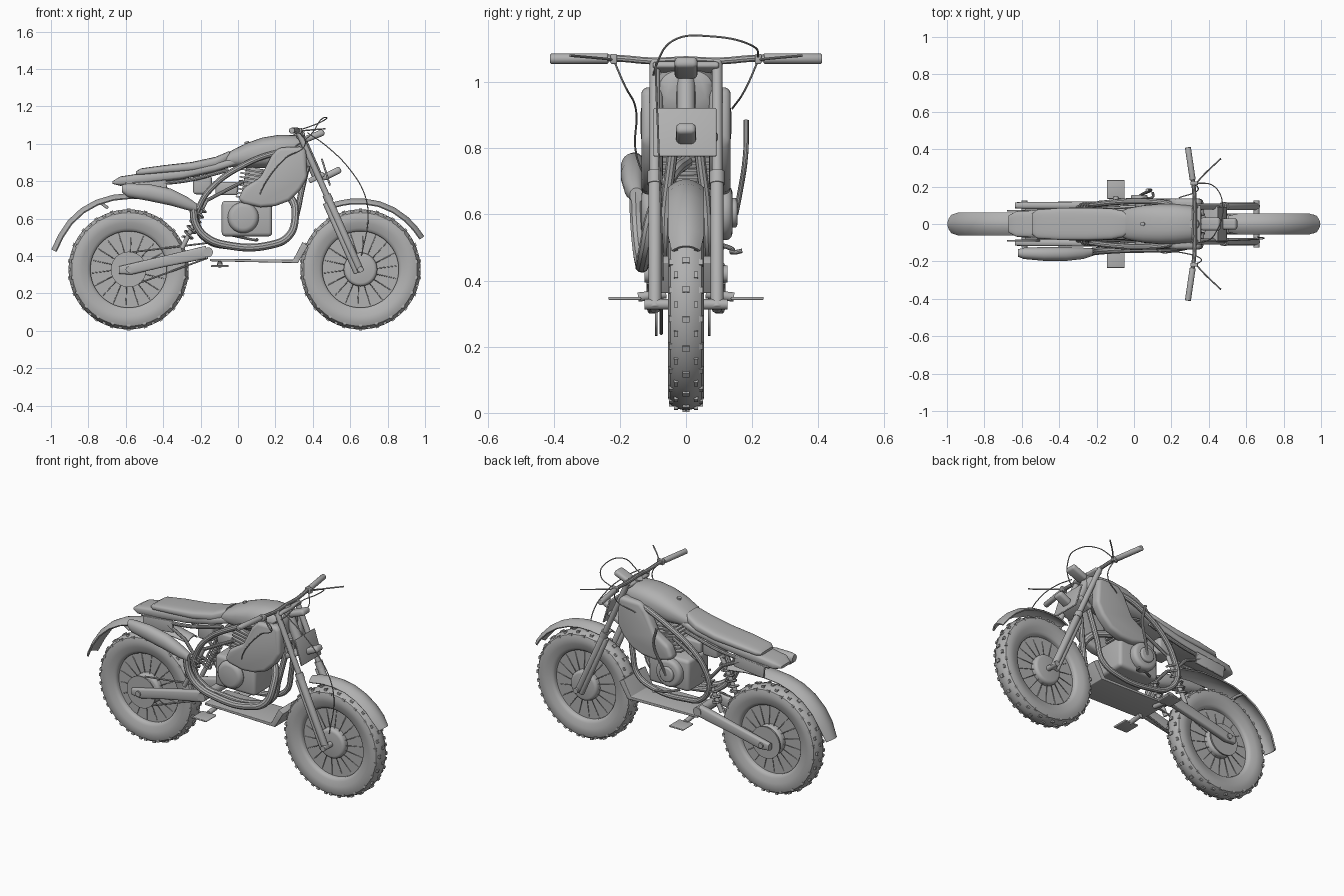
import bpy, bmesh, math
from mathutils import Vector, Matrix

GREY = bpy.data.materials.new("plain grey")
GREY.diffuse_color = (0.44, 0.44, 0.44, 1)

def add(name, bm, bevel=0, seg=3):
    bmesh.ops.recalc_face_normals(bm, faces=bm.faces)
    me = bpy.data.meshes.new(name)
    bm.to_mesh(me)
    bm.free()
    me.materials.append(GREY)
    ob = bpy.data.objects.new(name, me)
    bpy.context.collection.objects.link(ob)
    if bevel:
        m = ob.modifiers.new("bevel", 'BEVEL')
        m.width, m.segments, m.limit_method = bevel, seg, 'ANGLE'
    return ob

def tube(name, pts, r, straight=False):
    cu = bpy.data.curves.new(name, 'CURVE')
    cu.dimensions, cu.bevel_depth, cu.bevel_resolution = '3D', r, 3
    cu.resolution_u, cu.use_fill_caps = 8, True
    sp = cu.splines.new('BEZIER')
    sp.bezier_points.add(len(pts) - 1)
    for b, p in zip(sp.bezier_points, pts):
        b.co = p
        b.handle_left_type = b.handle_right_type = 'VECTOR' if straight else 'AUTO'
    cu.materials.append(GREY)
    bpy.context.collection.objects.link(bpy.data.objects.new(name, cu))

def add_cyl(bm, a, b, r1, r2=None, n=24):
    a, b = Vector(a), Vector(b)
    rot = (b - a).to_track_quat('Z', 'Y').to_matrix().to_4x4()
    bmesh.ops.create_cone(bm, cap_ends=True, segments=n, radius1=r1, radius2=r1 if r2 is None else r2,
                          depth=(b - a).length, matrix=Matrix.Translation((a + b) / 2) @ rot)

def cyl(name, a, b, r1, r2=None, n=24, bevel=0):
    bm = bmesh.new()
    add_cyl(bm, a, b, r1, r2, n)
    return add(name, bm, bevel)

def add_box(bm, c, s, tilt=0):
    bmesh.ops.create_cube(bm, size=1, matrix=Matrix.Translation(c) @ Matrix.Rotation(tilt, 4, 'Y')
                          @ Matrix.Diagonal((*s, 1)))

def box(name, c, s, tilt=0, bevel=0.004):
    bm = bmesh.new()
    add_box(bm, c, s, tilt)
    return add(name, bm, bevel, 3)

def loft(name, secs, n=28, p=2.6):
    # rounded sections along x: (x, y, z bottom, z top, half width)
    bm, rings = bmesh.new(), []
    for x, y, z0, z1, w in secs:
        ring = []
        for i in range(n):
            c, s = math.cos(math.tau * i / n), math.sin(math.tau * i / n)
            ring.append(bm.verts.new((x, y + w * math.copysign(abs(c) ** (2 / p), c),
                        (z0 + z1) / 2 + (z1 - z0) / 2 * math.copysign(abs(s) ** (2 / p), s))))
        rings.append(ring)
    for a, b in zip(rings, rings[1:]):
        for i in range(n):
            bm.faces.new((a[i], a[(i + 1) % n], b[(i + 1) % n], b[i]))
    bm.faces.new(rings[0])
    bm.faces.new(rings[-1])
    return add(name, bm)

def plate(name, outline, y0, y1, bevel=0):
    bm = bmesh.new()
    f = bm.faces.new([bm.verts.new((x, y0, z)) for x, z in outline])
    ext = bmesh.ops.extrude_face_region(bm, geom=[f])
    bmesh.ops.translate(bm, vec=(0, y1 - y0, 0), verts=[v for v in ext['geom'] if isinstance(v, bmesh.types.BMVert)])
    return add(name, bm, bevel, 4)

def fender(name, path, w, drop, n=10):
    bm, rows = bmesh.new(), []
    for i, (x, z) in enumerate(path):
        a, b = Vector(path[max(i - 1, 0)]), Vector(path[min(i + 1, len(path) - 1)])
        t = (b - a).normalized()
        k = w * (0.8 if i in (0, len(path) - 1) else 1)
        row = []
        for j in range(n + 1):
            s = 2 * j / n - 1
            d = drop * s * s
            row.append(bm.verts.new((x + t.y * d, k * s, z - t.x * d)))
        rows.append(row)
    for a, b in zip(rows, rows[1:]):
        for j in range(n):
            bm.faces.new((a[j], a[j + 1], b[j + 1], b[j]))
    m = add(name, bm).modifiers.new("thickness", 'SOLIDIFY')
    m.thickness = 0.008

def lathe(name, prof, cx, cz, n=64):
    # profile (radius, y) turned around the wheel axle
    bm, rings = bmesh.new(), []
    for i in range(n):
        a = math.tau * i / n
        rings.append([bm.verts.new((cx + r * math.cos(a), y, cz + r * math.sin(a))) for r, y in prof])
    for i in range(n):
        a, b = rings[i], rings[(i + 1) % n]
        for j in range(len(prof)):
            k = (j + 1) % len(prof)
            bm.faces.new((a[j], a[k], b[k], b[j]))
    return add(name, bm)

# Wheels: tyre, knobs, filled web, spokes, hub
HZ = 0.328
half = [(0.204, 0.028), (0.21, 0.037), (0.222, 0.042), (0.25, 0.052), (0.28, 0.055), (0.303, 0.047), (0.315, 0.028)]
profile = half + [(0.321, 0)] + [(r, -y) for r, y in reversed(half)]
for end, cx in (("rear", -0.585), ("front", 0.655)):
    lathe(end + "_tyre", profile, cx, HZ)
    bm = bmesh.new()
    for i in range(44):
        a = math.tau * i / 44
        rows = ((0, 0.319, 0.022), (0.046, 0.302, 0.012), (-0.046, 0.302, 0.012)) if i % 2 else (
            (0.03, 0.314, 0.013), (-0.03, 0.314, 0.013))
        for y, r, w in rows:
            add_box(bm, (cx + r * math.cos(a), y, HZ + r * math.sin(a)), (0.014, w, 0.018), -a)
    add(end + "_tyre_knobs", bm)
    cyl(end + "_wheel_web", (cx, -0.013, HZ), (cx, 0.013, HZ), 0.208, n=48)
    bm = bmesh.new()
    for i in range(18):
        a = math.tau * i / 18
        for s in (-1, 1):
            add_cyl(bm, (cx + 0.05 * math.cos(a), s * 0.03, HZ + 0.05 * math.sin(a)),
                    (cx + 0.203 * math.cos(a + 0.1), s * 0.011, HZ + 0.203 * math.sin(a + 0.1)), 0.0022, n=6)
    add(end + "_spokes", bm)
    cyl(end + "_hub", (cx, -0.05, HZ), (cx, 0.05, HZ), 0.09, n=32, bevel=0.018)
    cyl(end + "_axle", (cx, -0.125, HZ), (cx, 0.125, HZ), 0.016, n=12)

# Fenders
fender("rear_fender", [(-0.998, 0.435), (-0.96, 0.515), (-0.91, 0.59), (-0.84, 0.655), (-0.76, 0.7),
                       (-0.67, 0.727), (-0.57, 0.737), (-0.44, 0.735), (-0.3, 0.71)], 0.062, 0.025)
fender("front_fender", [(0.5, 0.685), (0.55, 0.698), (0.6, 0.706), (0.68, 0.706), (0.76, 0.692),
                        (0.84, 0.658), (0.91, 0.608), (0.96, 0.555), (0.996, 0.505)], 0.055, 0.025)
box("fender_bracket", (-0.715, 0, 0.67), (0.05, 0.1, 0.016), math.radians(35))

# Seat, tank
loft("seat_base", [(-0.67, 0, 0.785, 0.8, 0.045), (-0.63, 0, 0.775, 0.825, 0.068), (-0.5, 0, 0.785, 0.845, 0.074),
                   (-0.3, 0, 0.81, 0.865, 0.08), (-0.12, 0, 0.85, 0.9, 0.085), (0, 0, 0.89, 0.93, 0.08)], p=4)
loft("seat_cushion", [(-0.545, 0, 0.835, 0.852, 0.055), (-0.52, 0, 0.83, 0.868, 0.076), (-0.4, 0, 0.84, 0.885, 0.085),
                      (-0.25, 0, 0.85, 0.902, 0.087), (-0.12, 0, 0.87, 0.93, 0.083), (-0.06, 0, 0.89, 0.955, 0.07),
                      (-0.045, 0, 0.92, 0.963, 0.055)], p=3.4)
loft("fuel_tank", [(-0.09, 0, 0.87, 0.92, 0.06), (-0.03, 0, 0.875, 0.967, 0.085), (0.05, 0, 0.87, 1.005, 0.1),
                   (0.13, 0, 0.87, 1.033, 0.107), (0.22, 0, 0.87, 1.048, 0.107), (0.3, 0, 0.88, 1.046, 0.1),
                   (0.345, 0, 0.9, 1.036, 0.082), (0.36, 0, 0.93, 1.015, 0.06)])
cyl("fuel_cap", (0.05, 0, 0.99), (0.045, 0, 1.012), 0.012, n=16)
FORK = Vector((0.325, 0, -0.73)).normalized()
TILT = math.atan2(0.325, -0.73) - math.pi

for s, side in ((-1, "left"), (1, "right")):
    # Lower tank side
    plate(side + "_tank_side", [(0.18, 0.94), (0.22, 0.98), (0.35, 0.985), (0.364, 0.96), (0.372, 0.82),
          (0.335, 0.755), (0.275, 0.695), (0.2, 0.667), (0.12, 0.66), (0.03, 0.68), (0, 0.7), (0.03, 0.765),
          (0.12, 0.82)], s * 0.07, s * 0.135, 0.02)
    # Frame tubes
    tube(side + "_frame_loop", [(0.34, s * 0.06, 0.97), (0.18, s * 0.11, 0.945), (0.03, s * 0.122, 0.885),
         (-0.12, s * 0.115, 0.785), (-0.2, s * 0.105, 0.68), (-0.225, s * 0.1, 0.57), (-0.16, s * 0.09, 0.48),
         (-0.06, s * 0.08, 0.452), (0.17, s * 0.07, 0.455), (0.28, s * 0.065, 0.51), (0.315, s * 0.06, 0.63),
         (0.34, s * 0.045, 0.75), (0.37, s * 0.03, 0.88)], 0.016)
    tube(side + "_seat_rail", [(-0.05, s * 0.075, 0.86), (-0.3, s * 0.075, 0.8), (-0.6, s * 0.06, 0.785)], 0.011)
    tube(side + "_rear_strut", [(-0.2, s * 0.085, 0.6), (-0.3, s * 0.08, 0.72), (-0.45, s * 0.07, 0.79)], 0.01, True)
    tube(side + "_cross_strut", [(-0.2, s * 0.085, 0.68), (0.03, s * 0.08, 0.8)], 0.01, True)
    box(side + "_side_panel", (-0.48, s * 0.075, 0.762), (0.2, 0.014, 0.07), math.radians(-6))
    # Swing arm
    loft(side + "_swing_arm", [(-0.635, s * 0.1, 0.305, 0.345, 0.016), (-0.57, s * 0.1, 0.3, 0.36, 0.018),
         (-0.4, s * 0.1, 0.34, 0.4, 0.019), (-0.17, s * 0.1, 0.385, 0.455, 0.021)], 16, 4)
    # Shock absorber with coil
    top, low = Vector((-0.17, s * 0.085, 0.7)), Vector((-0.3, s * 0.085, 0.44))
    cyl(side + "_shock", low, top, 0.013, n=12)
    d = top - low
    u, v = d.cross(Vector((0, 1, 0))).normalized(), Vector((0, 1, 0))
    tube(side + "_shock_spring", [low + d * (0.2 + 0.65 * i / 48) + 0.026 * (u * math.cos(i * math.pi / 4)
         + v * math.sin(i * math.pi / 4)) for i in range(49)], 0.006, True)
    # Fork leg with guard behind it
    up, mid, foot = [Vector((0.325 + 0.325 * t, s * 0.094, 1.06 - 0.73 * t)) for t in (0, 0.48, 1.02)]
    cyl(side + "_fork_upper", up, mid, 0.016)
    cyl(side + "_fork_lower", mid, foot, 0.02, bevel=0.004)
    back = Vector((-0.022, 0, -0.008))
    cyl(side + "_fork_guard", mid + FORK * 0.02 + back, foot + back, 0.015, bevel=0.004)
    cyl(side + "_fork_collar", mid - FORK * 0.02, mid + FORK * 0.02, 0.023)
    # Foot peg
    box(side + "_foot_peg", (-0.097, s * 0.185, 0.346), (0.095, 0.1, 0.01))
    cyl(side + "_peg_arm", (-0.097, s * 0.06, 0.36), (-0.097, s * 0.145, 0.35), 0.014, n=12)
    # Handlebar half
    tube(side + "_handlebar", [(0.325, 0, 1.068), (0.325, s * 0.1, 1.064), (0.318, s * 0.21, 1.072),
                               (0.288, s * 0.405, 1.07)], 0.011)
    cyl(side + "_grip", (0.314, s * 0.235, 1.071), (0.288, s * 0.41, 1.07), 0.016, n=16, bevel=0.004)
    box(side + "_lever_mount", (0.322, s * 0.218, 1.07), (0.04, 0.02, 0.03))
    tube(side + "_lever", [(0.335, s * 0.22, 1.068), (0.37, s * 0.26, 1.072), (0.465, s * 0.35, 1.08)], 0.004)
    # Rear brake disc and sprocket
    yd = -0.09 if s < 0 else 0.07
    cyl(side + "_rear_disc", (-0.585, yd - 0.004, HZ), (-0.585, yd + 0.004, HZ), 0.095, n=40)

cyl("swing_arm_pivot", (-0.16, -0.125, 0.42), (-0.16, 0.125, 0.42), 0.026, n=20)
for name, z0, z1 in (("chain_upper", 0.42, 0.47), ("chain_lower", 0.24, 0.39)):
    tube(name, [(-0.57, -0.075, z0), (-0.16, -0.075, z1)], 0.005, True)

# Steering head, clamps, front plate, gauge
cyl("steering_head", (0.32, 0, 1.06), (0.425, 0, 0.825), 0.028)
box("upper_clamp", (0.335, 0, 1.045), (0.05, 0.2, 0.02), TILT, 0.008)
box("lower_clamp", (0.42, 0, 0.82), (0.09, 0.19, 0.028), math.radians(-26), 0.008)
box("clamp_arm", (0.5, 0, 0.84), (0.11, 0.06, 0.036), math.radians(-26), 0.014)
box("front_plate", (0.47, -0.003, 0.848), (0.01, 0.19, 0.152), math.radians(-17))
box("gauge", (0.41, 0, 1.043), (0.11, 0.07, 0.035), math.radians(-22), 0.014)

# Engine
box("crankcase", (0.048, 0, 0.6), (0.27, 0.2, 0.19), 0, 0.02)
cyl("left_engine_cover", (0.028, -0.08, 0.605), (0.028, -0.135, 0.605), 0.083, n=40, bevel=0.03)
cyl("right_engine_cover", (0.028, 0.08, 0.605), (0.028, 0.14, 0.605), 0.083, n=40, bevel=0.02)
cyl("right_cover_cap", (0.028, 0.1, 0.605), (0.028, 0.155, 0.605), 0.045, n=32, bevel=0.008)
bm = bmesh.new()
add_cyl(bm, (0.06, 0, 0.66), (0.1, 0, 0.87), 0.055)
for i in range(8):
    add_box(bm, (0.062 + 0.004 * i, 0, 0.705 + 0.021 * i), (0.15, 0.14, 0.009), math.radians(11))
add("cylinder_fins", bm)
box("carburettor", (-0.06, 0, 0.76), (0.12, 0.07, 0.07), 0, 0.012)
box("air_box", (-0.19, 0, 0.78), (0.1, 0.1, 0.1), 0, 0.015)

# Skid plate
plate("skid_plate", [(-0.15, 0.372), (0.32, 0.362), (0.375, 0.455), (0.345, 0.475), (0.295, 0.38), (-0.15, 0.385)],
      -0.105, 0.105, 0.003)

# Exhaust
loft("muffler", [(-0.62, -0.155, 0.74, 0.782, 0.02), (-0.59, -0.157, 0.715, 0.787, 0.03),
                 (-0.48, -0.16, 0.695, 0.785, 0.037), (-0.36, -0.16, 0.67, 0.76, 0.037),
                 (-0.27, -0.157, 0.645, 0.715, 0.03), (-0.22, -0.15, 0.635, 0.68, 0.02)], 24, 2.2)
tube("exhaust_pipe", [(-0.24, -0.152, 0.665), (-0.225, -0.148, 0.57), (-0.17, -0.142, 0.5), (-0.06, -0.135, 0.458),
                      (0.17, -0.13, 0.458), (0.27, -0.12, 0.505), (0.305, -0.1, 0.6), (0.28, -0.05, 0.71),
                      (0.14, 0, 0.76)], 0.021)

# Kick starter and gear lever
tube("kick_starter", [(0.03, 0.15, 0.6), (0.05, 0.162, 0.66), (0.09, 0.18, 0.78), (0.07, 0.182, 0.885)], 0.008)
tube("gear_lever", [(-0.03, 0.1, 0.51), (0.04, 0.14, 0.495), (0.1, 0.145, 0.485), (0.1, 0.17, 0.49)], 0.007)

# Cables
tube("throttle_cable", [(0.32, 0.22, 1.07), (0.43, 0.2, 1.11), (0.475, 0.08, 1.138), (0.44, -0.04, 1.125),
                        (0.39, -0.09, 1.05), (0.3, -0.1, 0.98)], 0.003)
tube("clutch_cable", [(0.32, -0.22, 1.07), (0.36, -0.19, 1.0), (0.25, -0.152, 0.92), (0.14, -0.15, 0.78),
                      (0.1, -0.11, 0.68)], 0.003)
tube("rear_brake_cable", [(0.32, 0.22, 1.07), (0.34, 0.18, 0.98), (0.24, 0.14, 0.92)], 0.003)
tube("front_brake_cable", [(0.37, -0.09, 1.06), (0.47, -0.09, 0.99), (0.6, -0.085, 0.86), (0.68, -0.08, 0.72),
                           (0.695, -0.075, 0.6), (0.66, -0.07, 0.4)], 0.003)

# Turn everything into meshes with smooth curves and sharp edges
bpy.ops.object.select_all(action='SELECT')
bpy.context.view_layer.objects.active = bpy.context.scene.objects[0]
bpy.ops.object.convert(target='MESH')
bpy.ops.object.shade_smooth_by_angle(angle=math.radians(35))
